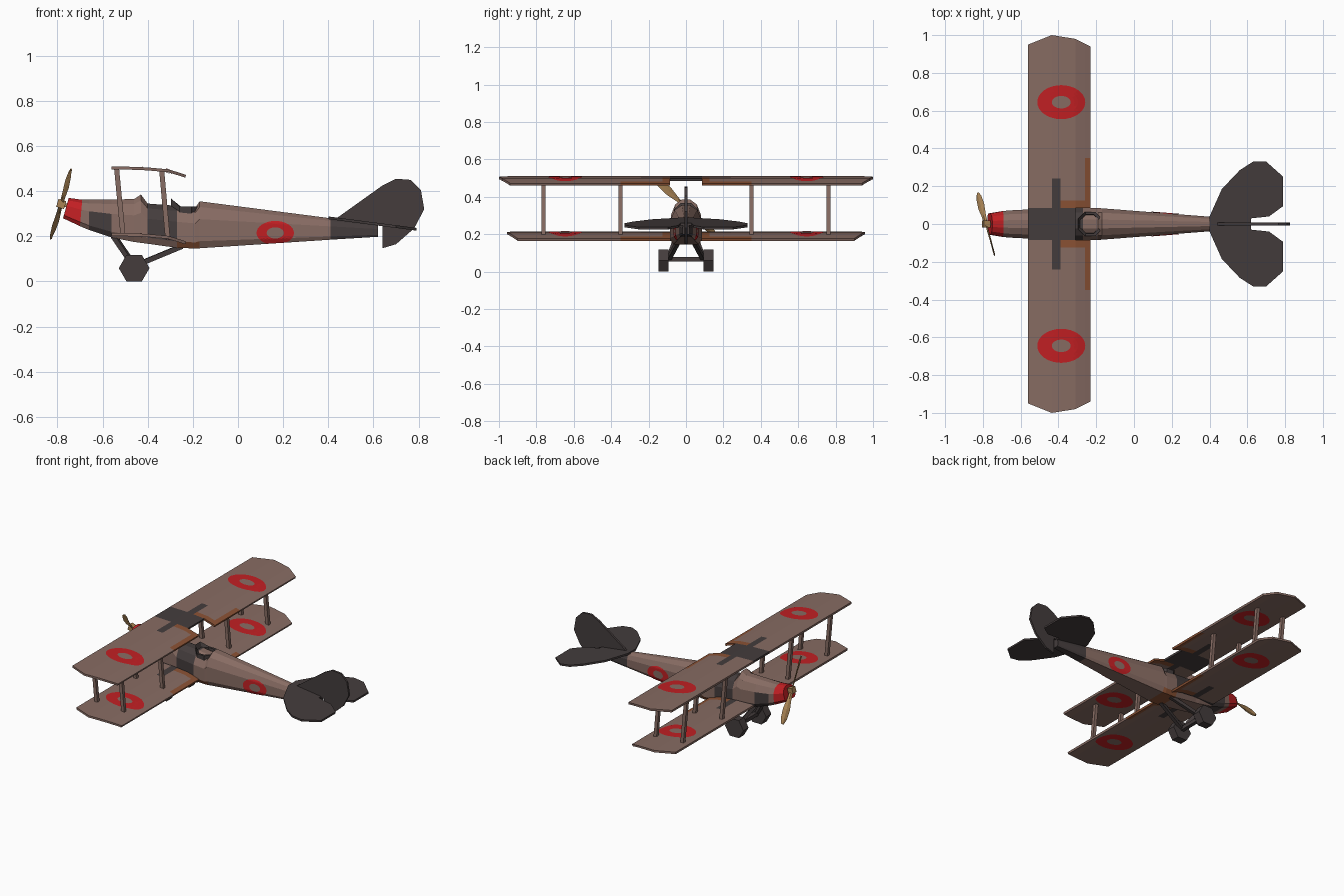
import bpy, bmesh, math
from mathutils import Vector, Matrix

if "Cube" in bpy.data.objects:
    bpy.data.objects.remove(bpy.data.objects["Cube"])


def material(name, rgb):
    m = bpy.data.materials.new(name)
    m.diffuse_color = (*rgb, 1)
    m.use_nodes = True
    m.node_tree.nodes["Principled BSDF"].inputs["Base Color"].default_value = m.diffuse_color
    return m


BROWN = material("brown fabric", (0.245, 0.150, 0.125))
DARK = material("dark grey", (0.058, 0.046, 0.046))
RED = material("red", (0.54, 0.014, 0.017))
RUST = material("rust", (0.26, 0.085, 0.035))
WOOD = material("wood", (0.40, 0.23, 0.09))


def make(name, verts, faces, mats, idx=None, recalc=True):
    me = bpy.data.meshes.new(name)
    me.from_pydata([tuple(v) for v in verts], [], faces)
    for m in mats:
        me.materials.append(m)
    if idx:
        me.polygons.foreach_set("material_index", idx)
    if recalc:
        bm = bmesh.new()
        bm.from_mesh(me)
        bmesh.ops.recalc_face_normals(bm, faces=bm.faces)
        bm.to_mesh(me)
        bm.free()
    ob = bpy.data.objects.new(name, me)
    bpy.context.collection.objects.link(ob)
    return ob


def loft(name, rings, mats, idx=None):
    n = len(rings[0])
    verts = [p for r in rings for p in r]
    faces = [(i * n + j, i * n + (j + 1) % n, (i + 1) * n + (j + 1) % n, (i + 1) * n + j)
             for i in range(len(rings) - 1) for j in range(n)]
    faces += [tuple(range(n)), tuple(range(len(verts) - n, len(verts)))]
    if idx:
        idx = [idx(sum((Vector(verts[k]) for k in f), Vector()) / len(f)) for f in faces]
    return make(name, verts, faces, mats, idx)


def prism(name, pts, offset, mat):
    o = Vector(offset) / 2
    return loft(name, [[Vector(p) - o for p in pts], [Vector(p) + o for p in pts]], [mat])


def beam(name, a, b, w, mat, d=None):
    a, b = Vector(a), Vector(b)
    q = (b - a).to_track_quat('Z', 'Y')
    h, k = w / 2, (d or w) / 2
    sq = [q @ Vector(c) for c in ((-h, -k, 0), (h, -k, 0), (h, k, 0), (-h, k, 0))]
    return loft(name, [[p + c for c in sq] for p in (a, b)], [mat])


def interp(table, x):
    for (x0, v0), (x1, v1) in zip(table, table[1:]):
        if x <= x1:
            break
    t = max(0, min(1, (x - x0) / (x1 - x0)))
    return v0 + (v1 - v0) * t


# Fuselage: stations of (x top, z top, x bottom, z bottom, half width)
STATIONS = [(-.75, .37, -.775, .28, .056), (-.69, .362, -.70, .245, .068),
            (-.66, .362, -.66, .228, .072), (-.56, .363, -.56, .195, .077),
            (-.46, .365, -.46, .175, .080), (-.43, .385, -.43, .171, .080),
            (-.40, .345, -.40, .167, .081), (-.27, .335, -.27, .149, .085),
            (-.19, .325, -.19, .146, .085), (-.17, .355, -.17, .147, .083),
            (.41, .28, .41, .185, .038), (.62, .253, .62, .198, .020)]
SECTION = [(.8, 0), (1, .15), (1, .62), (.72, .88), (.28, 1)]


def fuselage_ring(s):
    xt, zt, xb, zb, w = s
    half = [(xb + (xt - xb) * f, w * k, zb + (zt - zb) * f) for k, f in SECTION]
    return half + [(x, -y, z) for x, y, z in reversed(half)]


def fuselage_colour(c):
    if c.x < -.69:
        return 2
    if c.x > .41 or (-.40 < c.x < -.27 and c.z > .19) or (-.66 < c.x < -.56 and c.z < .28):
        return 1
    return 3 if -.27 < c.x < -.17 and c.z < .17 else 0


loft("fuselage", [fuselage_ring(s) for s in STATIONS], [BROWN, DARK, RED, RUST], fuselage_colour)

# Cockpit rim with raised windscreen and sunken well
rings = []
for r, z, lift in ((.068, .25, 0), (.070, .332, .036), (.054, .332, 0), (.050, .29, 0)):
    rings.append([(-.233 + r * math.cos(a), r * math.sin(a), z + (lift if math.cos(a) < -.5 else 0))
                  for a in (math.pi / 8 + k * math.pi / 4 for k in range(8))])
loft("cockpit", rings, [DARK])

# Wings: cambered sheets with painted centre, thickened downwards
CAMBER = [(-.56, .51), (-.435, .507), (-.39, .504), (-.31, .497), (-.26, .482), (-.23, .472)]
TIPS = [(-.56, .95), (-.435, 1.0), (-.31, .98), (-.23, .94)]
COLS = [.085, .125, .24, .35]


def wing_colour(x, y):
    y = abs(y)
    if y < .085 or (-.435 < x < -.39 and y < .24):
        return 1
    if (y < .125 and x > -.39) or (y < .35 and x > -.26):
        return 2
    return 0


def wing(name, drop, span, cutout):
    verts, faces, idx = [], [], []
    for x, z in CAMBER:
        tip = interp(TIPS, x) * span
        ys = [-tip] + [-c for c in reversed(COLS)] + COLS + [tip]
        verts += [(x, y, z - drop) for y in ys]
    n = 2 * len(COLS) + 2
    for i in range(len(CAMBER) - 1):
        for j in range(n - 1):
            f = (i * n + j, (i + 1) * n + j, (i + 1) * n + j + 1, i * n + j + 1)
            c = sum((Vector(verts[k]) for k in f), Vector()) / 4
            if cutout and abs(c.y) < .08 and c.x > -.31:
                continue
            faces.append(f)
            idx.append(wing_colour(c.x, c.y))
    ob = make(name, verts, faces, [BROWN, DARK, RUST], idx, False)
    sol = ob.modifiers.new("thickness", 'SOLIDIFY')
    sol.thickness, sol.offset = .013, -1


wing("upper_wing", 0, 1, True)
wing("lower_wing", .295, .957, False)


# Roundels: thin rings laid onto a surface
def roundel(name, cu, cv, outer, inner, surf, flip):
    n, m = 32, 5
    verts, faces = [], []
    for i in range(n):
        a = 2 * math.pi * i / n
        for j in range(m):
            t = j / (m - 1)
            ru, rv = (inner[k] + (outer[k] - inner[k]) * t for k in (0, 1))
            verts.append(surf(cu + ru * math.cos(a), cv + rv * math.sin(a)))
    for i in range(n):
        for j in range(m - 1):
            k = (i + 1) % n
            f = (i * m + j, i * m + j + 1, k * m + j + 1, k * m + j)
            faces.append(f[::-1] if flip else f)
    make(name, verts, faces, [RED], None, False)


def body_side(x, z):
    a, b = STATIONS[9], STATIONS[10]
    t = (x - a[0]) / (b[0] - a[0])
    zt, zb, w = (a[k] + (b[k] - a[k]) * t for k in (1, 3, 4))
    z = max(z, zb)
    return w * interp([(f, k) for k, f in SECTION], (z - zb) / (zt - zb)), z


for s in (-1, 1):
    for label, drop in (("upper", 0), ("lower", .295)):
        for side, off in (("top", .002), ("under", -.0155)):
            roundel(f"{label}_wing_roundel_{side}", -.385, s * .645, (.127, .09), (.05, .033),
                    lambda x, y: (x, y, interp(CAMBER, x) - drop + off), side == "under")

    def side_point(x, z):
        y, z = body_side(x, z)
        return (x, s * (y + .003), z)
    roundel("body_roundel", .165, .215, (.083, .053), (.038, .025), side_point, s > 0)

    # Wing struts
    for y in (.35, .762):
        beam("front_strut", (-.538, s * y, .503), (-.51, s * y, .21), .022, BROWN)
        beam("rear_strut", (-.338, s * y, .493), (-.312, s * y, .198), .022, BROWN)

    # Landing gear legs and six-sided wheels
    beam("front_gear_leg", (-.55, s * .045, .20), (-.46, s * .092, .068), .022, DARK)
    beam("rear_gear_leg", (-.25, s * .045, .155), (-.46, s * .092, .068), .022, DARK)
    hexagon = [(-.46 + .068 * math.cos(k * math.pi / 3), s * .12,
                .059 + .068 * math.sin(k * math.pi / 3)) for k in range(6)]
    prism("wheel", hexagon, (0, .055, 0), DARK)

    # Tailplane halves
    tail = [(.40, 0), (.40, .04), (.465, .185), (.56, .285), (.63, .33), (.70, .33), (.79, .25),
            (.79, .095), (.715, .04), (.62, .03), (.62, 0)]
    prism("tailplane", [(x, s * y, .282 - .13 * (x - .40)) for x, y in tail], (0, 0, .012), DARK)

beam("axle", (-.46, -.12, .066), (-.46, .12, .066), .024, DARK)

# Fin and rudder
fin = [(.43, .275), (.64, .425), (.70, .455), (.765, .45), (.81, .405), (.825, .32),
       (.78, .235), (.70, .165), (.64, .147), (.64, .25), (.60, .25)]
prism("fin", [(x, 0, z) for x, z in fin], (0, .014, 0), DARK)

# Propeller: hub, shaft and two twisted blades
hub = Vector((-.783, 0, .343))
axis = Vector((-.96, 0, .28)).normalized()
out = Vector((.045, -.165, .155)).normalized()
chord = axis.cross(out)
beam("propeller_shaft", hub, hub - axis * .04, .016, WOOD)
beam("propeller_hub", hub - axis * .018, hub + axis * .018, .036, WOOD)
for s in (0, 1):
    turn = Matrix.Rotation(math.pi * s, 3, axis)
    rings = []
    for r, w, pitch in ((0, .010, 50), (.06, .013, 45), (.13, .023, 32), (.19, .021, 25), (.228, .009, 20)):
        p = math.radians(pitch)
        c = chord * math.cos(p) + axis * math.sin(p)
        t = c.cross(out) * .004
        rings.append([hub + turn @ (out * r + v) for v in (c * w, t, -c * w, -t)])
    loft("propeller_blade", rings, [WOOD])
